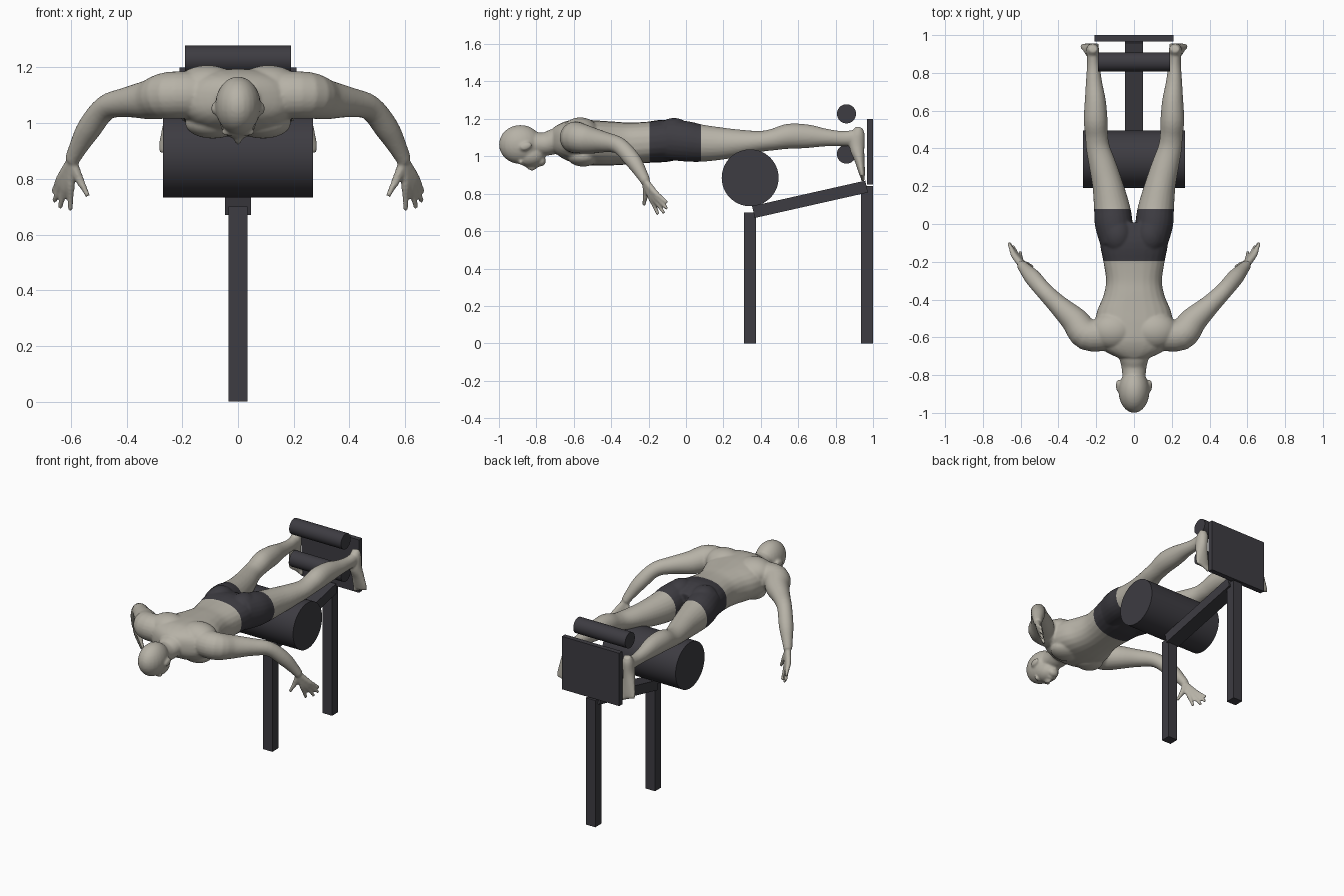
import bpy, bmesh, math
from mathutils import Vector, Matrix

cube = bpy.data.objects.get("Cube")
if cube:
    bpy.data.objects.remove(cube, do_unlink=True)


def material(name, rgb):
    m = bpy.data.materials.new(name)
    m.use_nodes = True
    m.diffuse_color = (*rgb, 1)
    m.node_tree.nodes["Principled BSDF"].inputs["Base Color"].default_value = (*rgb, 1)
    return m


SKIN = material("warm_grey_skin", (0.47, 0.445, 0.385))
DARK = material("charcoal", (0.047, 0.045, 0.054))


def add_object(name, bm, *mats):
    me = bpy.data.meshes.new(name)
    bmesh.ops.recalc_face_normals(bm, faces=bm.faces)
    bm.to_mesh(me)
    bm.free()
    for m in mats:
        me.materials.append(m)
    ob = bpy.data.objects.new(name, me)
    bpy.context.collection.objects.link(ob)
    return ob


# ---------- bench ----------
def box(name, size, loc, tilt=0):
    bm = bmesh.new()
    mat = Matrix.Translation(loc) @ Matrix.Rotation(tilt, 4, 'X') @ Matrix.Diagonal((*size, 1))
    bmesh.ops.create_cube(bm, size=1, matrix=mat)
    return add_object(name, bm, DARK)


def roller(name, radius, length, y, z):
    bm = bmesh.new()
    mat = Matrix.Translation((0, y, z)) @ Matrix.Rotation(math.pi / 2, 4, 'Y')
    bmesh.ops.create_cone(bm, cap_ends=True, segments=64, radius1=radius,
                          radius2=radius, depth=length, matrix=mat)
    for f in bm.faces:
        f.smooth = len(f.verts) == 4
    for e in bm.edges:
        e.smooth = all(len(f.verts) == 4 for f in e.link_faces)
    return add_object(name, bm, DARK)


box("front_post", (0.07, 0.065, 0.70), (0, 0.342, 0.35))
box("rear_post", (0.07, 0.065, 0.84), (0, 0.9675, 0.42))
box("sloping_beam", (0.094, 0.62, 0.065), (0, 0.663, 0.77), math.atan2(0.135, 0.6))
box("foot_plate", (0.42, 0.033, 0.35), (0, 0.9835, 1.025))
roller("thigh_pad", 0.152, 0.54, 0.343, 0.885)
roller("upper_ankle_roller", 0.051, 0.38, 0.858, 1.227)
roller("lower_ankle_roller", 0.051, 0.38, 0.858, 1.012)


# ---------- body helpers ----------
def spline(rows, steps=4):
    """Catmull-Rom through rows of numbers."""
    rows = [Vector(r) for r in rows]
    out = []
    for i in range(len(rows) - 1):
        p0, p1, p2 = rows[max(i - 1, 0)], rows[i], rows[i + 1]
        p3 = rows[min(i + 2, len(rows) - 1)]
        for s in range(steps):
            t = s / steps
            out.append(0.5 * (2 * p1 + (p2 - p0) * t + (2 * p0 - 5 * p1 + 4 * p2 - p3) * t * t
                              + (3 * p1 - 3 * p2 + p3 - p0) * t ** 3))
    return out + [rows[-1]]


def tube(bm, rows, ref=(1, 0, 0), power=1.0, sides=24):
    """Loft of ellipses; each row is x, y, z, radius along ref, other radius."""
    rows = spline(rows)
    pts = [Vector(r[:3]) for r in rows]
    rings = []
    for i, r in enumerate(rows):
        t = (pts[min(i + 1, len(pts) - 1)] - pts[max(i - 1, 0)]).normalized()
        u = Vector(ref)
        u = (u - t * u.dot(t)).normalized()
        v = t.cross(u)
        ring = []
        for k in range(sides):
            a = math.tau * k / sides
            c, s = math.cos(a), math.sin(a)
            c = math.copysign(abs(c) ** power, c)
            s = math.copysign(abs(s) ** power, s)
            ring.append(bm.verts.new(pts[i] + u * c * r[3] + v * s * r[4]))
        rings.append(ring)
    for a, b in zip(rings, rings[1:]):
        for k in range(sides):
            n = (k + 1) % sides
            bm.faces.new((a[k], a[n], b[n], b[k]))
    bm.faces.new(rings[0])
    bm.faces.new(rings[-1])


def blob(bm, loc, radii, tilt=0):
    mat = Matrix.Translation(loc) @ Matrix.Rotation(tilt, 4, 'X') @ Matrix.Diagonal((*radii, 1))
    bmesh.ops.create_uvsphere(bm, u_segments=24, v_segments=16, radius=1, matrix=mat)


bm = bmesh.new()

# torso: y, half width, top, bottom
torso = [(-0.71, 0.08, 1.155, 1.03), (-0.67, 0.16, 1.18, 1.0), (-0.62, 0.2, 1.195, 0.975),
         (-0.54, 0.21, 1.195, 0.955), (-0.46, 0.195, 1.19, 0.95), (-0.38, 0.162, 1.185, 0.952),
         (-0.3, 0.148, 1.18, 0.957), (-0.2, 0.162, 1.185, 0.965), (-0.1, 0.18, 1.195, 0.97),
         (0.0, 0.17, 1.16, 0.985)]
tube(bm, [(0, y, (t + b) / 2, w, (t - b) / 2) for y, w, t, b in torso], power=0.85)

# head and neck
tube(bm, [(0, -0.84, 1.075, 0.06, 0.06), (0, -0.76, 1.065, 0.066, 0.062),
          (0, -0.70, 1.08, 0.085, 0.068), (0, -0.64, 1.09, 0.13, 0.07)])
blob(bm, (0, -0.885, 1.063), (0.082, 0.115, 0.104))
blob(bm, (0, -0.835, 1.005), (0.065, 0.08, 0.062))
blob(bm, (0, -0.775, 0.975), (0.034, 0.026, 0.028))
blob(bm, (0, -0.83, 0.945), (0.014, 0.03, 0.02), -0.4)
blob(bm, (0, -0.797, 0.952), (0.024, 0.014, 0.014))

# legs: y, x, z, half width, half height
leg = [(-0.1, 0.09, 1.09, 0.088, 0.108), (0, 0.107, 1.08, 0.1, 0.108),
       (0.08, 0.116, 1.07, 0.096, 0.1), (0.2, 0.138, 1.068, 0.082, 0.085),
       (0.3, 0.163, 1.072, 0.073, 0.07), (0.4, 0.19, 1.08, 0.063, 0.056),
       (0.47, 0.198, 1.09, 0.06, 0.058), (0.55, 0.203, 1.107, 0.063, 0.067),
       (0.65, 0.205, 1.107, 0.056, 0.063), (0.75, 0.212, 1.1, 0.043, 0.047),
       (0.84, 0.215, 1.095, 0.034, 0.04), (0.92, 0.218, 1.1, 0.031, 0.045)]
# feet, pointing down: z, x, y, half width, half depth
foot = [(1.155, 0.217, 0.928, 0.022, 0.018), (1.12, 0.218, 0.92, 0.034, 0.036),
        (1.05, 0.222, 0.914, 0.036, 0.04), (0.98, 0.23, 0.928, 0.043, 0.027),
        (0.92, 0.235, 0.939, 0.05, 0.018), (0.895, 0.235, 0.943, 0.047, 0.014)]
# arms: x, y, z, radius
arm = [(0.14, -0.585, 1.1, 0.085), (0.25, -0.585, 1.1, 0.084), (0.315, -0.51, 1.085, 0.072),
       (0.4, -0.43, 1.075, 0.054), (0.475, -0.355, 1.055, 0.045), (0.535, -0.285, 0.98, 0.044),
       (0.575, -0.24, 0.91, 0.033), (0.597, -0.215, 0.865, 0.026)]
# fingers: knuckle and tip
fingers = [((0.636, -0.165, 0.805), (0.664, -0.1, 0.752)),
           ((0.63, -0.165, 0.79), (0.66, -0.1, 0.718)),
           ((0.617, -0.175, 0.782), (0.64, -0.117, 0.695)),
           ((0.601, -0.19, 0.783), (0.602, -0.148, 0.687)),
           ((0.57, -0.215, 0.8), (0.538, -0.225, 0.737))]
wrist = Vector(arm[-1][:3])

for s in (1, -1):
    tube(bm, [(s * x, y, z, a, b) for y, x, z, a, b in leg])
    tube(bm, [(s * x, y, z, a, b) for z, x, y, a, b in foot])
    for i in range(5):
        r = 0.016 - 0.0015 * i
        blob(bm, (s * (0.197 + 0.019 * i), 0.945, 0.886 + 0.006 * i), (r * 0.75, r * 0.8, r * 1.4))
    tube(bm, [(s * x, y, z, r, r) for x, y, z, r in arm], ref=(0, 0, 1))
    for knuckle, tip in fingers:
        rows = [(*wrist, 0.019, 0.019), (*knuckle, 0.016, 0.016),
                (*Vector(knuckle).lerp(Vector(tip), 0.5), 0.012, 0.012), (*tip, 0.009, 0.009)]
        tube(bm, [(s * r[0], *r[1:]) for r in rows], ref=(0, 1, 0), sides=12)
    # shoulder blades, chest, buttocks, ears, brows
    blob(bm, (s * 0.11, -0.565, 1.125), (0.12, 0.1, 0.083))
    blob(bm, (s * 0.09, -0.55, 1.0), (0.1, 0.085, 0.055))
    blob(bm, (s * 0.085, -0.065, 1.115), (0.085, 0.1, 0.09))
    blob(bm, (s * 0.083, -0.857, 1.053), (0.013, 0.034, 0.021), 0.3)
    blob(bm, (s * 0.03, -0.882, 0.968), (0.033, 0.012, 0.014))

# fuse into one smooth skin
body = add_object("body", bm)
remesh = body.modifiers.new("fuse", 'REMESH')
remesh.mode = 'VOXEL'
remesh.voxel_size = 0.007
soften = body.modifiers.new("soften", 'SMOOTH')
soften.factor = 0.5
soften.iterations = 4
fused = bpy.data.meshes.new_from_object(body.evaluated_get(bpy.context.evaluated_depsgraph_get()))
body.modifiers.clear()
body.data = fused
fused.materials.clear()
fused.materials.append(SKIN)
fused.materials.append(DARK)

# shorts: cut the waist and hem, then colour between them
WAIST, HEM = -0.195, 0.08
bm = bmesh.new()
bm.from_mesh(fused)
for y in (WAIST, HEM):
    near = [f for f in bm.faces if abs(f.calc_center_median().x) < 0.3]
    geom = set(near) | {e for f in near for e in f.edges} | {v for f in near for v in f.verts}
    bmesh.ops.bisect_plane(bm, geom=list(geom), dist=1e-5, plane_co=(0, y, 0), plane_no=(0, 1, 0))
for f in bm.faces:
    c = f.calc_center_median()
    f.smooth = True
    f.material_index = int(abs(c.x) < 0.3 and WAIST < c.y < HEM)
bm.to_mesh(fused)
bm.free()
